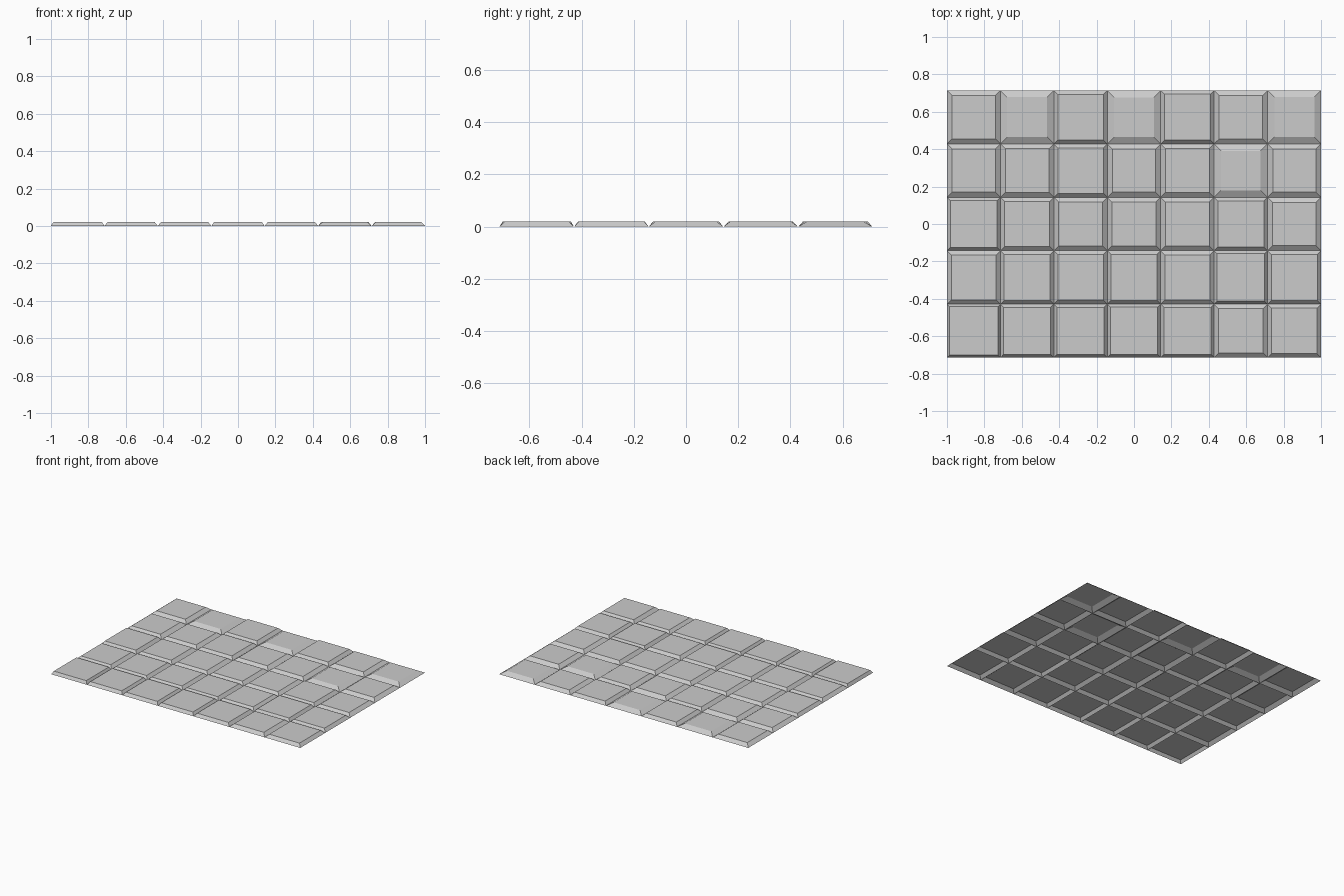
import bpy

if "Cube" in bpy.data.objects:
    bpy.data.objects.remove(bpy.data.objects["Cube"])

COLS, ROWS, HEIGHT = 7, 5, 0.021
CELL = 2 / COLS

# bevel width of each tile in thousandths, back row first
BEVELS = [
    [27, 36, 21, 37, 20, 27, 36],
    [27, 26, 21, 28, 26, 37, 28],
    [18, 23, 25, 24, 25, 20, 27],
    [23, 20, 21, 19, 23, 16, 20],
    [13, 17, 17, 16, 17, 24, 21],
]

verts, faces = [], []


def corner(i, j):
    return j * (COLS + 1) + i


# shared base grid on the ground
for j in range(ROWS + 1):
    for i in range(COLS + 1):
        verts.append((-1 + i * CELL, (j - ROWS / 2) * CELL, 0))

# raised tiles with sloped borders, open underneath
for j in range(ROWS):
    for i in range(COLS):
        w = BEVELS[ROWS - 1 - j][i] / 1000
        base = [corner(i, j), corner(i + 1, j), corner(i + 1, j + 1), corner(i, j + 1)]
        top = []
        for b, (sx, sy) in zip(base, [(1, 1), (-1, 1), (-1, -1), (1, -1)]):
            x, y, _ = verts[b]
            top.append(len(verts))
            verts.append((x + sx * w, y + sy * w, HEIGHT))
        faces.append(top)
        for k in range(4):
            n = (k + 1) % 4
            faces.append([base[k], base[n], top[n], top[k]])

mesh = bpy.data.meshes.new("tile_panel")
mesh.from_pydata(verts, [], faces)
mesh.update()
panel = bpy.data.objects.new("tile_panel", mesh)
bpy.context.collection.objects.link(panel)
